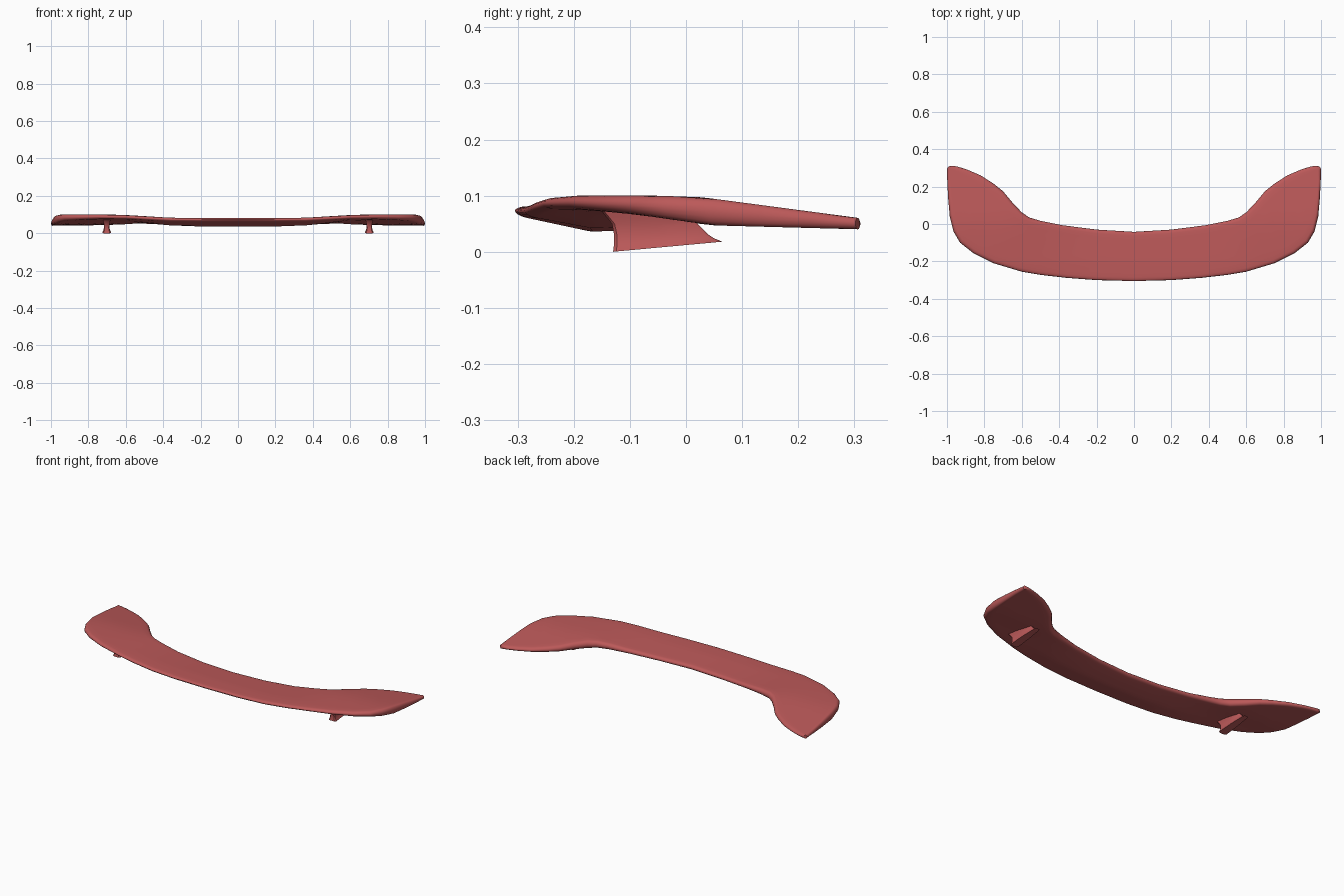
import bpy, bmesh, math

if "Cube" in bpy.data.objects:
    bpy.data.objects.remove(bpy.data.objects["Cube"])

paint = bpy.data.materials.new("red_paint")
paint.diffuse_color = (0.5, 0.1, 0.1, 1)
paint.use_nodes = True
paint.node_tree.nodes["Principled BSDF"].inputs["Base Color"].default_value = paint.diffuse_color

def interp(pts, v):
    if v <= pts[0][0]:
        return pts[0][1]
    for (a, p), (b, q) in zip(pts, pts[1:]):
        if v <= b:
            return p + (q - p) * (v - a) / (b - a)
    return pts[-1][1]

def loft(name, rings, angle):
    bm = bmesh.new()
    vs = [[bm.verts.new(p) for p in r] for r in rings]
    n = len(vs[0])
    for a, b in zip(vs, vs[1:]):
        for i in range(n):
            j = (i + 1) % n
            bm.faces.new((a[i], a[j], b[j], b[i]))
    bm.faces.new(vs[0])
    bm.faces.new(vs[-1][::-1])
    bmesh.ops.recalc_face_normals(bm, faces=bm.faces)
    me = bpy.data.meshes.new(name)
    bm.to_mesh(me)
    bm.free()
    ob = bpy.data.objects.new(name, me)
    bpy.context.collection.objects.link(ob)
    me.materials.append(paint)
    bpy.ops.object.select_all(action='DESELECT')
    bpy.context.view_layer.objects.active = ob
    ob.select_set(True)
    bpy.ops.object.shade_smooth_by_angle(angle=math.radians(angle))
    return ob

# Wing outline: paired leading and trailing points, centre to tip
LEAD = [(0, -.305), (.2, -.30), (.36, -.288), (.5, -.272), (.6, -.255), (.75, -.21), (.86, -.155),
        (.93, -.10), (.965, -.04), (.985, .04), (.993, .13), (.998, .22), (1, .285), (.998, .302)]
TRAIL = [(0, -.042), (.2, -.03), (.38, -.007), (.5, .017), (.56, .035), (.6, .062), (.65, .115),
         (.70, .175), (.75, .215), (.82, .26), (.89, .29), (.94, .306), (.965, .311), (.985, .31)]

# Height curves over y for the middle and for the raised ends
MID_TOP = [(-.305, .081), (-.2, .08), (-.04, .07)]
MID_BOT = [(-.305, .065), (-.17, .036), (-.1, .038), (-.04, .045), (.03, .048)]
END_TOP = [(-.25, .098), (-.2, .1), (-.05, .1), (.03, .097), (.31, .06)]
END_BOT = [(-.25, .08), (-.1, .068), (.05, .047), (.31, .04)]

def heights(x, y):
    t = min(1, max(0, (abs(x) - .25) / .45))
    w = t * t * (3 - 2 * t)
    return [interp(m, y) * (1 - w) + interp(e, y) * w
            for m, e in ((MID_TOP, END_TOP), (MID_BOT, END_BOT))]

def section(lead, trail, sign):
    chord = math.dist(lead, trail)
    r = min(.02, chord * .45)
    edge = [(0, 0), (.08, .39), (.3, .71), (.6, .92), (1, 1)]
    us = [(d * r / chord, k) for d, k in edge]
    inner = [(r / chord + (1 - 2 * r / chord) * i / 10, 1) for i in range(1, 10)]
    prof = us + inner + [(1 - u, k) for u, k in reversed(us)]
    top, bot = [], []
    for u, k in prof:
        x, y = (a + (b - a) * u for a, b in zip(lead, trail))
        zt, zb = heights(x, y)
        m, h = (zt + zb) / 2, (zt - zb) / 2 * k
        top.append((x * sign, y, m + h))
        bot.append((x * sign, y, m - h))
    return top + bot[-2:0:-1]

half = list(zip(LEAD, TRAIL))
rings = [section(l, t, -1) for l, t in reversed(half[1:])] + [section(l, t, 1) for l, t in half]
loft("spoiler_wing", rings, 50)

# Mounting feet: front y, front z, rear y, rear z, half width
FOOT = [(-.13, 0, .065, .018, .024), (-.128, .015, .05, .024, .018), (-.128, .03, .038, .032, .015),
        (-.132, .05, .025, .045, .015), (-.142, .062, .015, .056, .018), (-.155, .078, .0, .07, .022)]
PLAN = [(0, .7), (.03, 1), (.5, .9), (.97, .6), (1, .4)]
for side, sign in (("left", -1), ("right", 1)):
    rings = []
    for y0, z0, y1, z1, hw in FOOT:
        pts = [(hw * k, y0 + (y1 - y0) * u, z0 + (z1 - z0) * u) for u, k in PLAN]
        ring = pts + [(-x, y, z) for x, y, z in reversed(pts)]
        rings.append([(sign * .702 + x, y, z) for x, y, z in ring])
    loft(side + "_mounting_foot", rings, 40)
